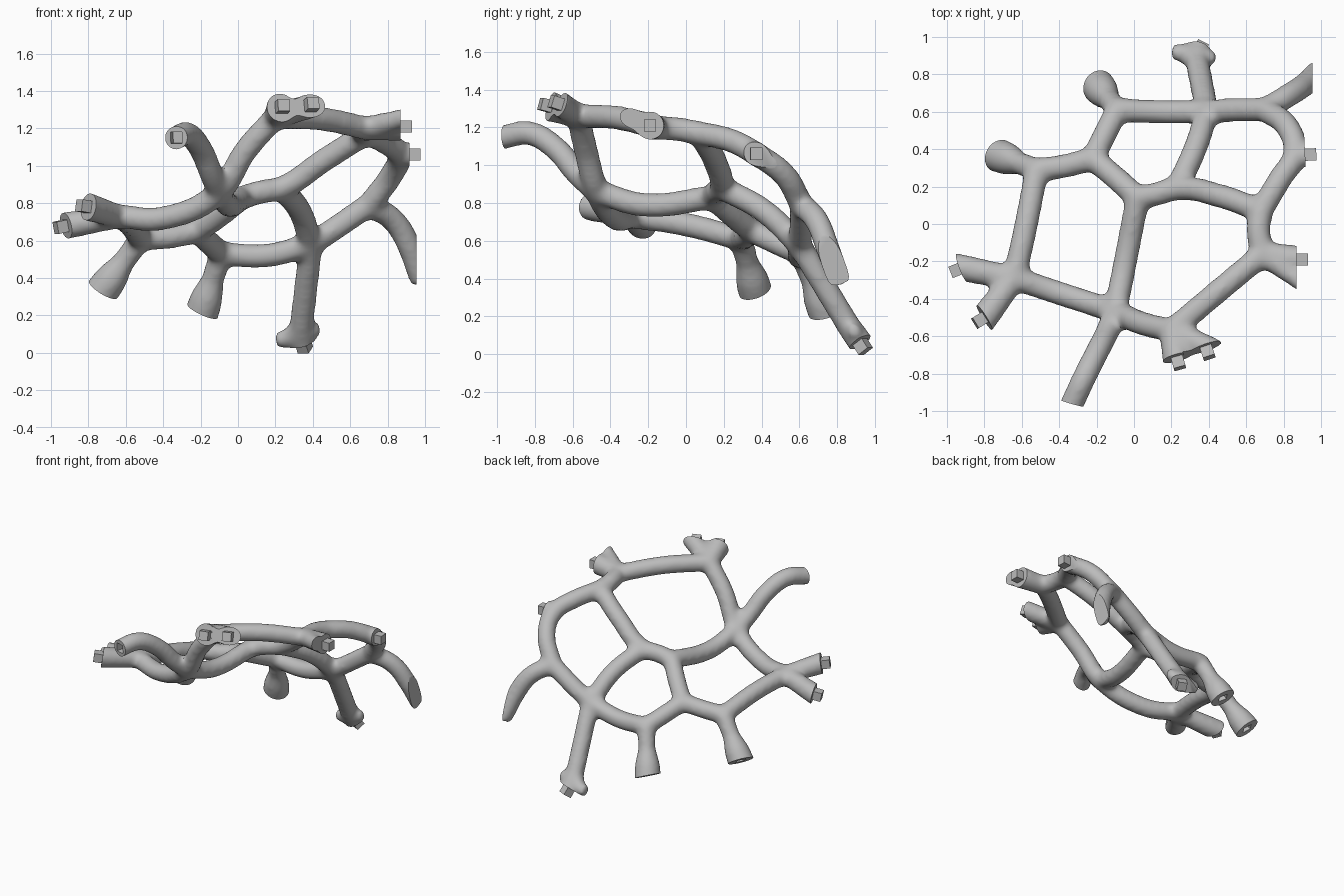
import bpy
from mathutils import Vector

cube = bpy.data.objects.get("Cube")
if cube:
    bpy.data.objects.remove(cube, do_unlink=True)

scene = bpy.context.scene
grey = bpy.data.materials.new("warm_grey")
grey.use_nodes = True
colour = (0.5, 0.5, 0.5, 1)
grey.diffuse_color = colour
grey.node_tree.nodes["Principled BSDF"].inputs["Base Color"].default_value = colour

# Junctions of the branching frame
left_fork = (-0.64, -0.29, 0.73)
front_hub = (-0.1, -0.47, 0.86)
top_fork = (0.2, -0.57, 1.26)
side_fork = (0.69, -0.16, 1.2)
side_hub = (0.68, 0.07, 1.17)
corner = (0.86, 0.37, 1.06)
back_right = (0.7, 0.61, 0.79)
mid_right = (0.23, 0.19, 0.88)
mid_left = (0.02, 0.14, 0.83)
foot_hub = (0.39, 0.6, 0.58)
back_bulb_hub = (-0.09, 0.61, 0.53)
step_hub = (-0.22, 0.35, 0.65)
side_bulb_hub = (-0.52, 0.29, 0.61)
foot = (0.34, 0.86, 0.15)

curve = bpy.data.curves.new("frame_paths", "CURVE")
curve.dimensions = "3D"
curve.fill_mode = "FULL"
curve.bevel_depth = 1
curve.bevel_resolution = 4
curve.resolution_u = 8
curve.use_fill_caps = True
TUBE = 0.066


def tube(*points, radii=None):
    """Smooth round tube through the points."""
    spline = curve.splines.new("BEZIER")
    spline.bezier_points.add(len(points) - 1)
    for i, (bp, co) in enumerate(zip(spline.bezier_points, points)):
        bp.co = co
        bp.radius = radii[i] if radii else TUBE
    for bp in spline.bezier_points:
        bp.handle_left_type = bp.handle_right_type = "AUTO"


def stub(*points, tip=TUBE):
    """Tube that runs past its last point, to be trimmed flat later."""
    last, prev = Vector(points[-1]), Vector(points[-2])
    over = last + (last - prev).normalized() * 0.08
    tube(*points, over, radii=[TUBE] * (len(points) - 1) + [tip, tip])


# Connected branches
tube(left_fork, (-0.4, -0.37, 0.72), front_hub, (0.04, -0.53, 1.08), top_fork)
tube(top_fork, (0.45, -0.36, 1.25), side_fork)
tube(side_fork, (0.665, -0.04, 1.19), side_hub)
tube(side_hub, (0.78, 0.24, 1.13), corner, (0.82, 0.52, 0.95), back_right)
tube(side_hub, (0.46, 0.15, 1.03), mid_right, (0.12, 0.16, 0.86), mid_left)
tube(front_hub, (-0.05, -0.22, 0.79), mid_left)
tube(mid_left, (-0.09, 0.24, 0.74), step_hub)
tube(mid_right, (0.33, 0.41, 0.76), foot_hub)
tube(foot_hub, (0.54, 0.61, 0.68), back_right)
tube(foot_hub, (0.15, 0.6, 0.52), back_bulb_hub)
tube(back_bulb_hub, step_hub)
tube(step_hub, (-0.37, 0.31, 0.62), side_bulb_hub)
tube(side_bulb_hub, (-0.58, -0.02, 0.69), left_fork)
tube(foot_hub, foot)

# Free ends: face centre, facing direction
ends = {
    "left": ((-0.92, -0.235, 0.68), (-0.9, -0.35, -0.2)),
    "left_front": ((-0.8, -0.5, 0.78), (-0.84, -0.52, 0.15)),
    "top": ((0.23, -0.715, 1.31), (0.25, -0.9, 0.25)),
    "top_right": ((0.385, -0.66, 1.32), (0.3, -0.9, 0.3)),
    "side": ((0.87, -0.19, 1.21), (1, 0, 0)),
    "corner": ((0.915, 0.37, 1.06), (1, 0.05, 0)),
    "foot": ((0.345, 0.92, 0.065), (0.25, 0.5, -0.8)),
    "hook": ((0.955, 0.77, 0.52), (1, 0, 0)),
    "front": ((-0.33, -0.96, 1.15), (-0.27, -0.96, -0.05)),
    "side_bulb": ((-0.72, 0.365, 0.34), (-0.5, 0.3, -0.8)),
    "back_bulb": ((-0.19, 0.735, 0.225), (-0.4, 0.25, -0.85)),
}
sockets = ("front", "side_bulb", "back_bulb")
wide_cuts = ("side", "hook", "foot")

stub(left_fork, ends["left"][0], tip=0.075)
stub(left_fork, ends["left_front"][0], tip=0.078)
stub(top_fork, ends["top"][0], tip=0.083)
stub(top_fork, ends["top_right"][0], tip=0.07)
stub(side_fork, ends["side"][0], tip=0.078)
stub(side_fork, (0.87, -0.29, 1.25), tip=0.055)
stub(corner, ends["corner"][0])
stub(foot, ends["foot"][0], tip=0.07)
stub(back_right, (0.83, 0.69, 0.71), (0.92, 0.75, 0.56), (0.96, 0.79, 0.45))
stub(front_hub, (-0.14, -0.57, 0.95), (-0.2, -0.69, 1.09),
     (-0.27, -0.83, 1.17), ends["front"][0])

# Flared edges of the foot
tube(foot, (0.27, 0.91, 0.08), (0.2, 0.92, 0.07), radii=[0.06, 0.055, 0.042])
tube(foot, (0.4, 0.89, 0.12), (0.44, 0.89, 0.13), radii=[0.06, 0.045, 0.035])

# Bulb ends swell towards the face
for hub, name in ((side_bulb_hub, "side_bulb"), (back_bulb_hub, "back_bulb")):
    a, b = Vector(hub), Vector(ends[name][0])
    tube(a, a.lerp(b, 0.45), a.lerp(b, 0.78), b, a.lerp(b, 1.25),
         radii=[TUBE, 0.062, 0.09, 0.094, 0.094])


def baked(obj):
    """Mesh of an object with all its modifiers."""
    depsgraph = bpy.context.evaluated_depsgraph_get()
    return bpy.data.meshes.new_from_object(obj.evaluated_get(depsgraph))


paths = bpy.data.objects.new("frame_paths", curve)
scene.collection.objects.link(paths)
frame = bpy.data.objects.new("branching_frame", baked(paths))
scene.collection.objects.link(frame)
bpy.data.objects.remove(paths, do_unlink=True)

# Fuse the tubes and soften the joints
remesh = frame.modifiers.new("fuse", "REMESH")
remesh.mode = "VOXEL"
remesh.voxel_size = 0.016
soften = frame.modifiers.new("soften", "SMOOTH")
soften.factor = 0.5
soften.iterations = 18


def block(name, centre, direction, width, depth):
    """Square block whose depth runs along a direction."""
    bpy.ops.mesh.primitive_cube_add(size=1, location=centre)
    obj = bpy.context.object
    obj.name = name
    obj.rotation_euler = direction.to_track_quat("Z", "Y").to_euler()
    obj.scale = (width, width, depth)
    return obj


cutters = []


def cut(cutter):
    cutter.hide_render = True
    boolean = frame.modifiers.new("cut", "BOOLEAN")
    boolean.operation = "DIFFERENCE"
    boolean.solver = "EXACT"
    boolean.object = cutter
    cutters.append(cutter)


# Trim each end flat, then give it a square socket or a square plug
for name, (centre, facing) in ends.items():
    centre, facing = Vector(centre), Vector(facing).normalized()
    width = 0.42 if name in wide_cuts else 0.25
    cut(block(name + "_trim", centre + facing * 0.1, facing, width, 0.2))
    if name in sockets:
        cut(block(name + "_socket", centre, facing, 0.062, 0.1))
    elif name != "hook":
        plug = block(name + "_plug", centre + facing * 0.015, facing, 0.065, 0.09)
        plug.data.materials.append(grey)

bpy.context.view_layer.update()
mesh = baked(frame)
frame.modifiers.clear()
frame.data = mesh
mesh.materials.clear()
mesh.materials.append(grey)
for cutter in cutters:
    bpy.data.objects.remove(cutter, do_unlink=True)

bpy.ops.object.select_all(action="DESELECT")
frame.select_set(True)
bpy.context.view_layer.objects.active = frame
bpy.ops.object.shade_smooth_by_angle(angle=0.6)
